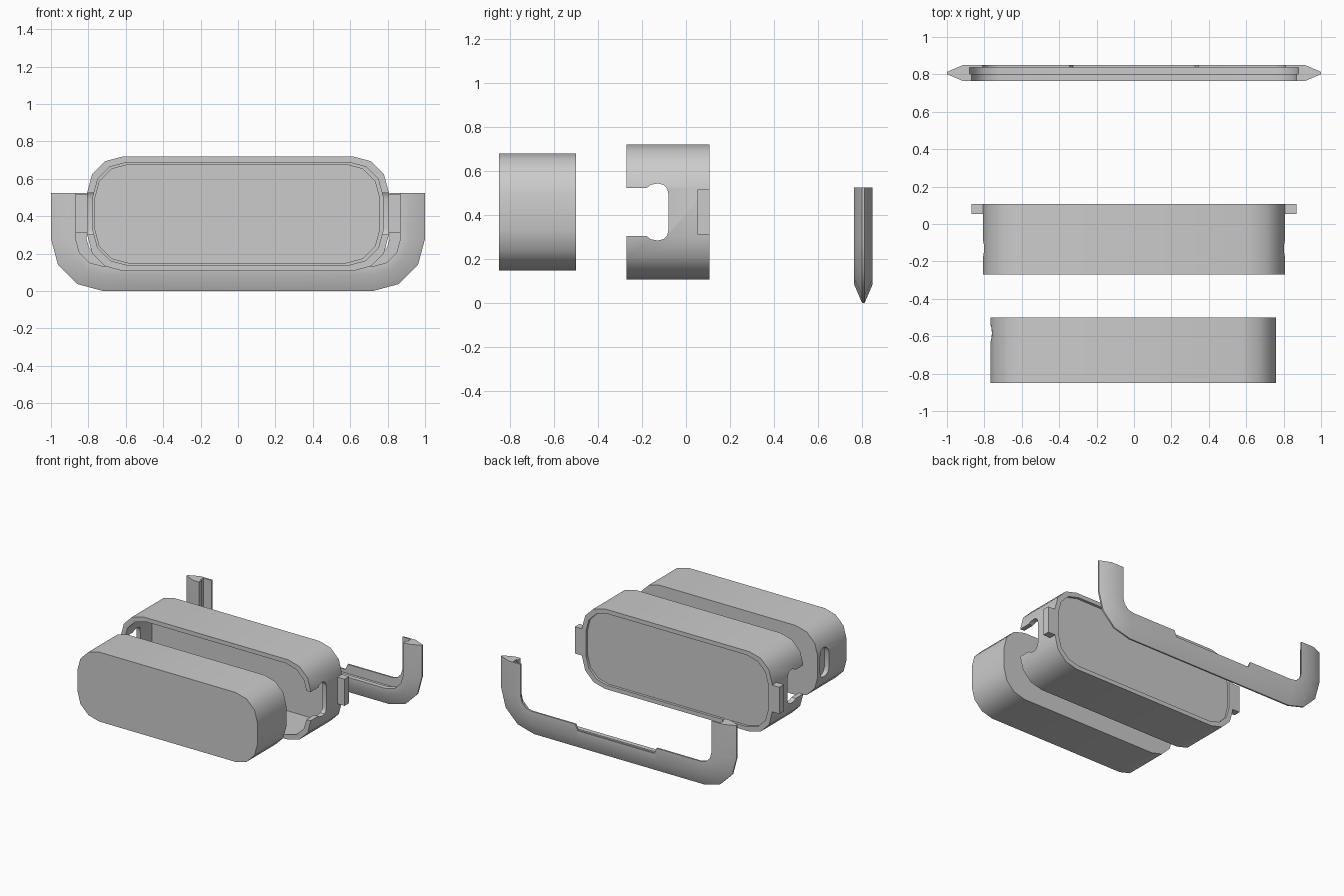
import bpy, bmesh, math
from mathutils import Vector

if "Cube" in bpy.data.objects:
    bpy.data.objects.remove(bpy.data.objects["Cube"])


def finish(name, bm):
    bmesh.ops.recalc_face_normals(bm, faces=bm.faces[:])
    me = bpy.data.meshes.new(name)
    bm.to_mesh(me)
    bm.free()
    ob = bpy.data.objects.new(name, me)
    bpy.context.collection.objects.link(ob)
    return ob


def prism(name, pts, offset):
    """Extrude a closed outline of 3D points along an offset."""
    bm = bmesh.new()
    a = [bm.verts.new(p) for p in pts]
    b = [bm.verts.new(Vector(p) + Vector(offset)) for p in pts]
    n = len(a)
    bm.faces.new(a)
    bm.faces.new(b[::-1])
    for i in range(n):
        j = (i + 1) % n
        bm.faces.new((a[i], a[j], b[j], b[i]))
    return finish(name, bm)


def rounded_block(name, x0, x1, z0, z1, y0, y1, r):
    """Rounded rectangle with three sides per corner, extruded along y."""
    corners = [(x1 - r, z1 - r, 0), (x0 + r, z1 - r, 90),
               (x0 + r, z0 + r, 180), (x1 - r, z0 + r, 270)]
    pts = []
    for cx, cz, a0 in corners:
        for k in range(4):
            a = math.radians(a0 + 30 * k)
            pts.append((cx + r * math.cos(a), y0, cz + r * math.sin(a)))
    return prism(name, pts, (0, y1 - y0, 0))


def activate(ob):
    bpy.ops.object.select_all(action='DESELECT')
    ob.select_set(True)
    bpy.context.view_layer.objects.active = ob


def cut(ob, cutter):
    mod = ob.modifiers.new("cut", 'BOOLEAN')
    mod.operation = 'DIFFERENCE'
    mod.solver = 'EXACT'
    mod.object = cutter
    activate(ob)
    bpy.ops.object.modifier_apply(modifier=mod.name)
    bpy.data.objects.remove(cutter, do_unlink=True)


def smooth(ob):
    activate(ob)
    bpy.ops.object.shade_smooth_by_angle(angle=math.radians(35))


# Front insert with an oblong slot in its left side
insert = rounded_block("insert", -0.768, 0.76, 0.147, 0.68, -0.85, -0.5, 0.185)
slot = []
for cz, a0 in ((0.475, 0), (0.355, 180)):
    for k in range(7):
        a = math.radians(a0 + 30 * k)
        slot.append((-0.8, -0.583 + 0.053 * math.cos(a), cz + 0.053 * math.sin(a)))
cut(insert, prism("slot_cutter", slot, (0.07, 0, 0)))
smooth(insert)

# Sleeve: open at the front, shallow recess at the back
sleeve = rounded_block("sleeve", -0.806, 0.806, 0.107, 0.72, -0.27, 0.108, 0.192)
cut(sleeve, rounded_block("cavity", -0.774, 0.774, 0.139, 0.688, -0.4, 0.06, 0.18))
cut(sleeve, rounded_block("recess", -0.774, 0.774, 0.139, 0.688, 0.088, 0.2, 0.18))

# Keyhole openings through both sleeve ends
half = [(-0.4, 0.11), (-0.178, 0.11), (-0.16, 0.124), (-0.128, 0.13),
        (-0.1, 0.123), (-0.085, 0.105), (-0.08, 0.08)]
mid = 0.413
keyhole = [(-1, y, mid - h) for y, h in half] + [(-1, y, mid + h) for y, h in half[::-1]]
cut(sleeve, prism("keyhole_cutter", keyhole, (2, 0, 0)))
smooth(sleeve)

# Side tabs on the sleeve
for s, side in ((-1, "left"), (1, "right")):
    prism(f"{side}_tab", [(s * 0.79, 0.053, 0.31), (s * 0.868, 0.053, 0.31),
                          (s * 0.868, 0.053, 0.515), (s * 0.79, 0.053, 0.515)],
          (0, 0.055, 0))

# Handle: cross-section (y offset, depth from outer edge) swept along a U
section = [(0.006, 0), (0.0425, 0.085), (0.0425, 0.19), (0.03, 0.19), (0.03, 0.12),
           (-0.006, 0.12), (-0.006, 0.132), (-0.0425, 0.132), (-0.0425, 0.085), (-0.006, 0)]
stations = [(-0.72, 0.525, 180, 0.19)]
stations += [(-0.72, 0.28, a, 0.19) for a in (180, 210, 240, 270)]
stations += [(-0.345, 0.28, 270, 0.19), (-0.325, 0.28, 270, 0.145)]
stations += [(-x, z, 540 - a, d) for x, z, a, d in stations[::-1]]
bm = bmesh.new()
rings = []
for cx, cz, ang, lip in stations:
    a = math.radians(ang)
    ring = []
    for o, d in section:
        r = 0.28 - min(d, lip)
        ring.append(bm.verts.new((cx + r * math.cos(a), 0.807 + o, cz + r * math.sin(a))))
    rings.append(ring)
n = len(section)
for p, q in zip(rings, rings[1:]):
    for i in range(n):
        j = (i + 1) % n
        bm.faces.new((p[i], p[j], q[j], q[i]))
bm.faces.new(rings[0])
bm.faces.new(rings[-1][::-1])
smooth(finish("handle", bm))
